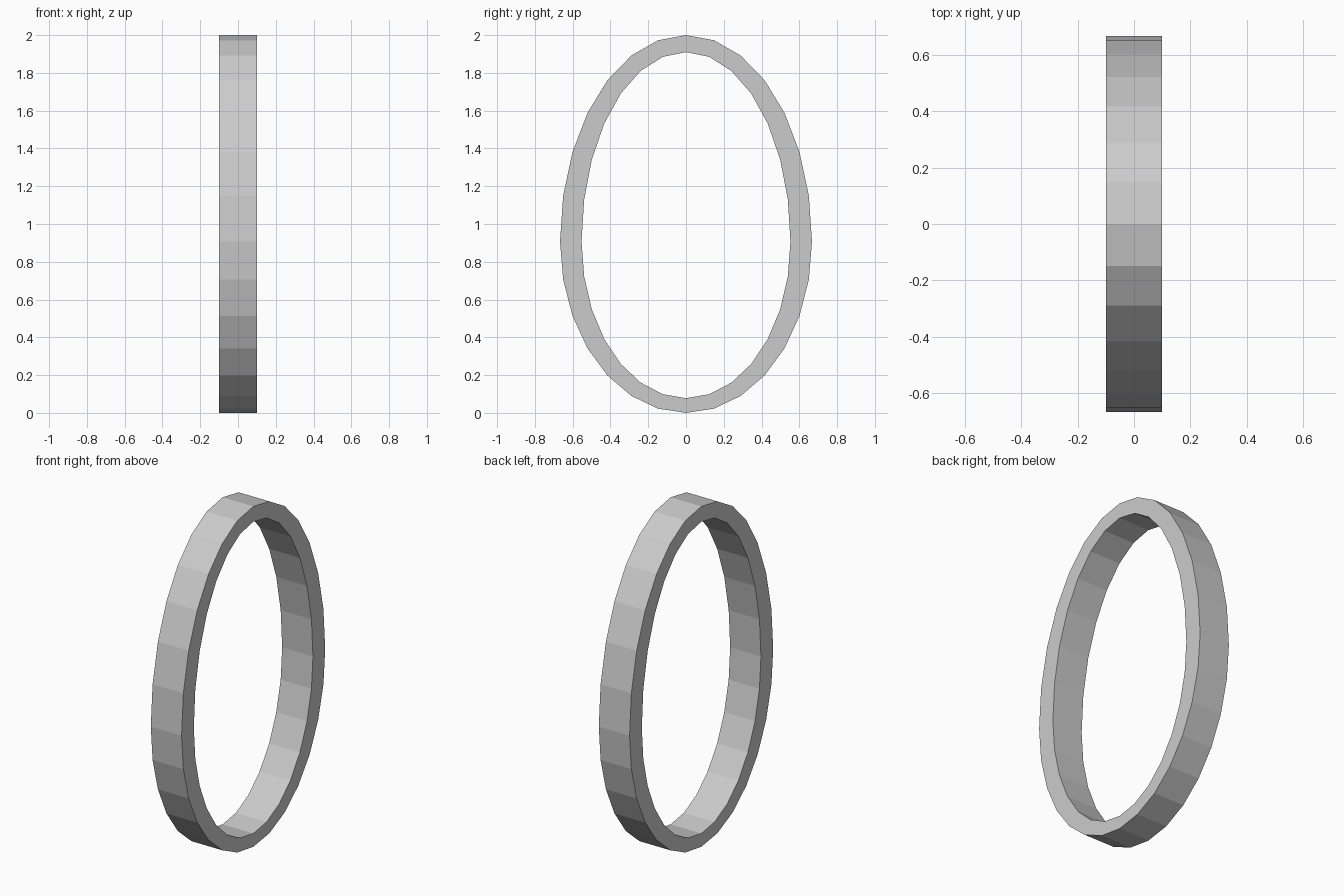
import bpy, bmesh, math

if "Cube" in bpy.data.objects:
    bpy.data.objects.remove(bpy.data.objects["Cube"])

SIDES = 28
MID_Z = 0.907
HALF_DEPTH = 0.1


# Egg-shaped loop: half ellipses of different height above and below MID_Z
def egg_loop(bm, x, half_width, up, down):
    loop = []
    for i in range(SIDES):
        a = 2 * math.pi * i / SIDES
        c = math.cos(a)
        z = MID_Z + c * (up if c > 0 else down)
        loop.append(bm.verts.new((x, half_width * math.sin(a), z)))
    return loop


# Oval ring: four loops bridged around a rectangular section
bm = bmesh.new()
outer, inner = (0.667, 1.093, 0.907), (0.553, 1.003, 0.829)
loops = [egg_loop(bm, HALF_DEPTH, *outer), egg_loop(bm, -HALF_DEPTH, *outer),
         egg_loop(bm, -HALF_DEPTH, *inner), egg_loop(bm, HALF_DEPTH, *inner)]
for k in range(4):
    a, b = loops[k], loops[(k + 1) % 4]
    for i in range(SIDES):
        j = (i + 1) % SIDES
        bm.faces.new((a[i], a[j], b[j], b[i]))
bmesh.ops.recalc_face_normals(bm, faces=bm.faces[:])

mesh = bpy.data.meshes.new("oval_ring")
bm.to_mesh(mesh)
bm.free()
bpy.context.collection.objects.link(bpy.data.objects.new("oval_ring", mesh))
